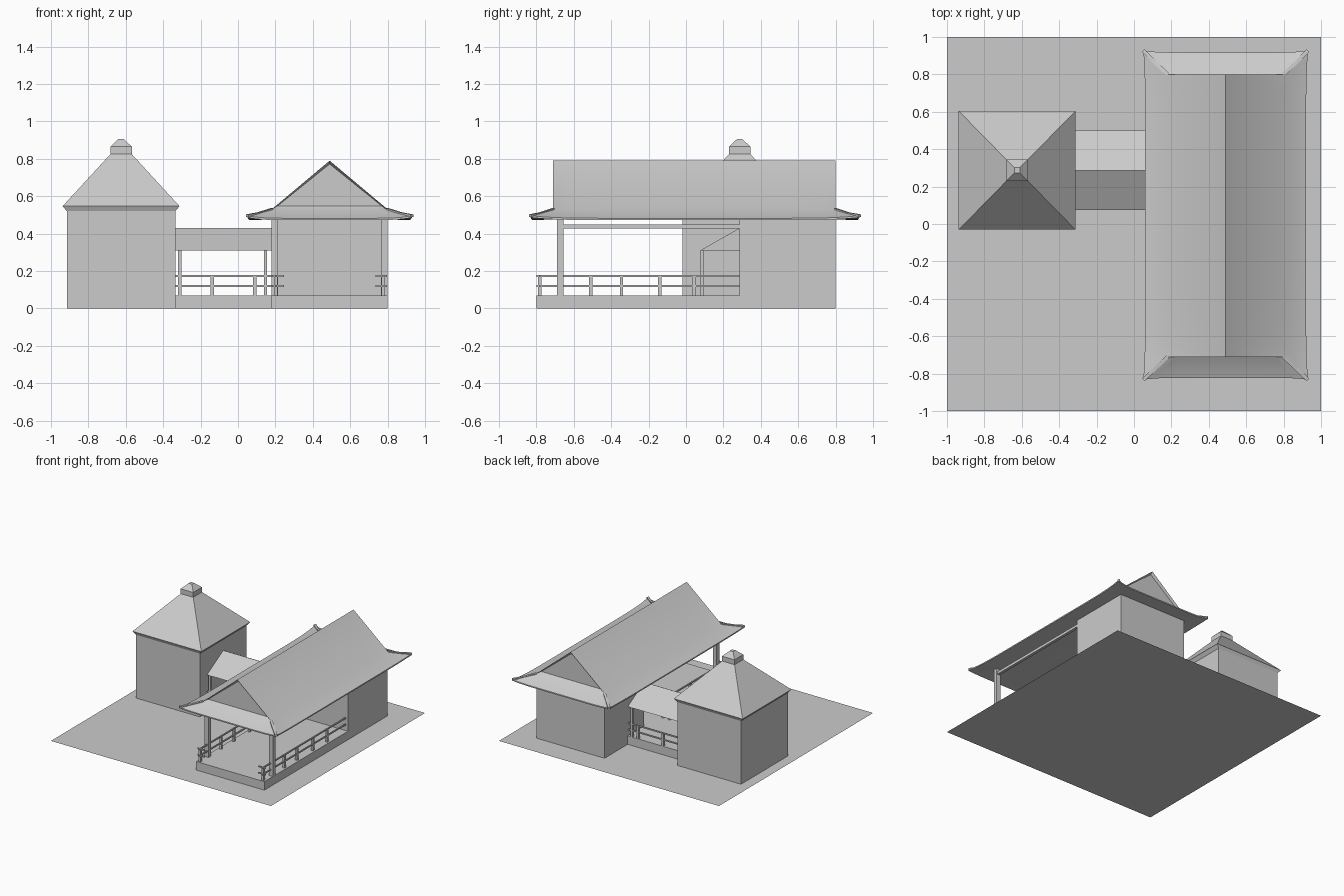
import bpy, bmesh
from mathutils import Vector

if "Cube" in bpy.data.objects:
    bpy.data.objects.remove(bpy.data.objects["Cube"])


def finish(name, bm, smooth=False):
    bmesh.ops.recalc_face_normals(bm, faces=bm.faces)
    me = bpy.data.meshes.new(name)
    bm.to_mesh(me)
    bm.free()
    ob = bpy.data.objects.new(name, me)
    bpy.context.collection.objects.link(ob)
    if smooth:
        bpy.context.view_layer.objects.active = ob
        ob.select_set(True)
        bpy.ops.object.shade_smooth_by_angle()
        ob.select_set(False)
    return ob


def add_box(bm, x0, x1, y0, y1, z0, z1):
    vs = bmesh.ops.create_cube(bm, size=1)['verts']
    for v in vs:
        v.co = Vector(((x0 + x1) / 2 + v.co.x * (x1 - x0),
                       (y0 + y1) / 2 + v.co.y * (y1 - y0),
                       (z0 + z1) / 2 + v.co.z * (z1 - z0)))


def boxes(name, items):
    bm = bmesh.new()
    for it in items:
        add_box(bm, *it)
    return finish(name, bm)


def rail(name, a, b, posts, axis, c):
    """Two rails from a to b along an axis at offset c, with short posts."""
    def span(u0, u1, w, z0, z1):
        if axis == 'x':
            return (u0, u1, c - w, c + w, z0, z1)
        return (c - w, c + w, u0, u1, z0, z1)
    items = [span(a, b, 0.005, z - 0.005, z + 0.005) for z in (0.12, 0.173)]
    items += [span(p - 0.009, p + 0.009, 0.009, 0.07, 0.17) for p in posts]
    return boxes(name, items)


# ground sheet
bm = bmesh.new()
bmesh.ops.create_grid(bm, x_segments=1, y_segments=1, size=1)
finish("ground_sheet", bm)

# tower body and stepped pyramid roof
TX, TY = -0.625, 0.287
boxes("tower_body", [(TX - 0.29, TX + 0.29, TY - 0.305, TY + 0.305, 0, 0.525)])
bm = bmesh.new()
prev = None
for hx, hy, z in [(0.29, 0.305, 0.52), (0.3125, 0.3175, 0.547), (0.057, 0.057, 0.825),
                  (0.057, 0.057, 0.865), (0.015, 0.015, 0.905)]:
    ring = [bm.verts.new((TX + sx * hx, TY + sy * hy, z))
            for sx, sy in ((-1, -1), (1, -1), (1, 1), (-1, 1))]
    if prev:
        for i in range(4):
            bm.faces.new((prev[i], prev[(i + 1) % 4], ring[(i + 1) % 4], ring[i]))
    else:
        bm.faces.new(ring)
    prev = ring
bm.faces.new(prev)
finish("tower_roof", bm)

# covered walkway: floor, roof prism, posts, rails
boxes("walkway_floor", [(-0.335, 0.18, 0.075, 0.5, 0, 0.07)])
bm = bmesh.new()
ends = [[bm.verts.new((x, y, z)) for y, z in ((0.075, 0.31), (0.5, 0.31), (0.287, 0.43))]
        for x in (-0.335, 0.18)]
for e in ends:
    bm.faces.new(e)
for i in range(3):
    j = (i + 1) % 3
    bm.faces.new((ends[0][i], ends[0][j], ends[1][j], ends[1][i]))
finish("walkway_roof", bm)
boxes("walkway_posts", [(x - 0.009, x + 0.009, y - 0.009, y + 0.009, 0.07, 0.31)
                        for x in (-0.311, 0.147) for y in (0.084, 0.49)])
for tag, y in (("front", 0.084), ("back", 0.49)):
    rail("walkway_rail_" + tag, -0.335, 0.18, (-0.137, 0.09), 'x', y)

# hall: floor, closed room, porch pillars, beams
HX, X0, X1 = 0.49, 0.18, 0.80
boxes("hall_floor", [(X0, X1, -0.8, 0.8, 0, 0.07)])
boxes("hall_room", [(X0, X1, 0.285, 0.8, 0.0, 0.478)])
boxes("porch_pillars", [(x, x + 0.035, -0.69, -0.655, 0.07, 0.478)
                        for x in (X0, X1 - 0.035)])
boxes("porch_beams", [(x + 0.006, x + 0.029, -0.66, 0.29, 0.428, 0.45)
                      for x in (X0, X1 - 0.035)])

# porch rails with short returns at the front corners
rail("porch_rail_right", -0.8, 0.285, (-0.782, -0.51, -0.345, -0.14, 0.045), 'y', 0.777)
rail("porch_rail_left", -0.8, 0.075, (-0.782, -0.51, -0.345, -0.14, 0.045), 'y', 0.203)
rail("porch_rail_return_right", 0.735, 0.797, (), 'x', -0.782)
rail("porch_rail_return_left", 0.183, 0.245, (), 'x', -0.782)

# hall roof: gable over a flared skirt with upturned corners
Y0, Y1, CY = -0.71, 0.80, 0.0475
OX, OY = 0.43, 0.87
N = 24
bm = bmesh.new()
top, low, inner, soffit = [], [], [], []
for side in range(4):
    for k in range(N):
        t = -1 + 2 * k / N
        f = abs(t) ** 8
        out, lift = 0.01 * f, 0.014 * f
        if side % 2 == 0:
            s = -1 if side == 0 else 1
            o = (HX - s * t * (OX + out), CY + s * (OY + out))
            i = (HX - s * t * 0.31, Y0 if s < 0 else Y1)
        else:
            s = 1 if side == 1 else -1
            o = (HX + s * (OX + out), CY + s * t * (OY + out))
            i = (HX + s * 0.31, (Y0 + Y1) / 2 + s * t * (Y1 - Y0) / 2)
        top.append(bm.verts.new((*o, 0.482 + lift)))
        low.append(bm.verts.new((*o, 0.472 + lift)))
        inner.append(bm.verts.new((*i, 0.53)))
        soffit.append(bm.verts.new((*i, 0.476)))
M = 4 * N
for a in range(M):
    b = (a + 1) % M
    bm.faces.new((top[a], top[b], inner[b], inner[a]))
    bm.faces.new((low[a], low[b], top[b], top[a]))
    bm.faces.new((soffit[a], soffit[b], low[b], low[a]))
bm.faces.new(soffit)
ridge = [bm.verts.new((HX, Y0 + (Y1 - Y0) * k / N, 0.79)) for k in range(N + 1)]
for k in range(N):
    bm.faces.new((inner[N + k], inner[N + k + 1], ridge[k + 1], ridge[k]))
    a, b = (3 * N + k) % M, (3 * N + k + 1) % M
    bm.faces.new((inner[a], inner[b], ridge[N - k - 1], ridge[N - k]))
# recessed gable triangles
g = [bm.faces.new(inner[0:N + 1] + [ridge[0]]),
     bm.faces.new(inner[2 * N:3 * N + 1] + [ridge[N]])]
bmesh.ops.recalc_face_normals(bm, faces=bm.faces)
bmesh.ops.inset_individual(bm, faces=g, thickness=0.018, depth=-0.02)
finish("hall_roof", bm, True)

# raised hip ridges on the four skirt corners
bm = bmesh.new()
for sx in (-1, 1):
    for yi, sy in ((Y0, -1), (Y1, 1)):
        pts = [Vector((HX + sx * 0.31, yi, 0.53)),
               Vector((HX + sx * 0.38, yi + sy * 0.066, 0.508)),
               Vector((HX + sx * 0.44, CY + sy * 0.88, 0.497))]
        w = Vector((0.007 * sy, -0.007 * sx, 0))
        rows = []
        for p in pts:
            rows.append([bm.verts.new(p + w * q + Vector((0, 0, h)))
                         for q, h in ((-1, -0.008), (1, -0.008), (1, 0.006), (-1, 0.006))])
        for r0, r1 in zip(rows, rows[1:]):
            for i in range(4):
                j = (i + 1) % 4
                bm.faces.new((r0[i], r0[j], r1[j], r1[i]))
        bm.faces.new(rows[0])
        bm.faces.new(rows[-1])
finish("hip_ridges", bm)
